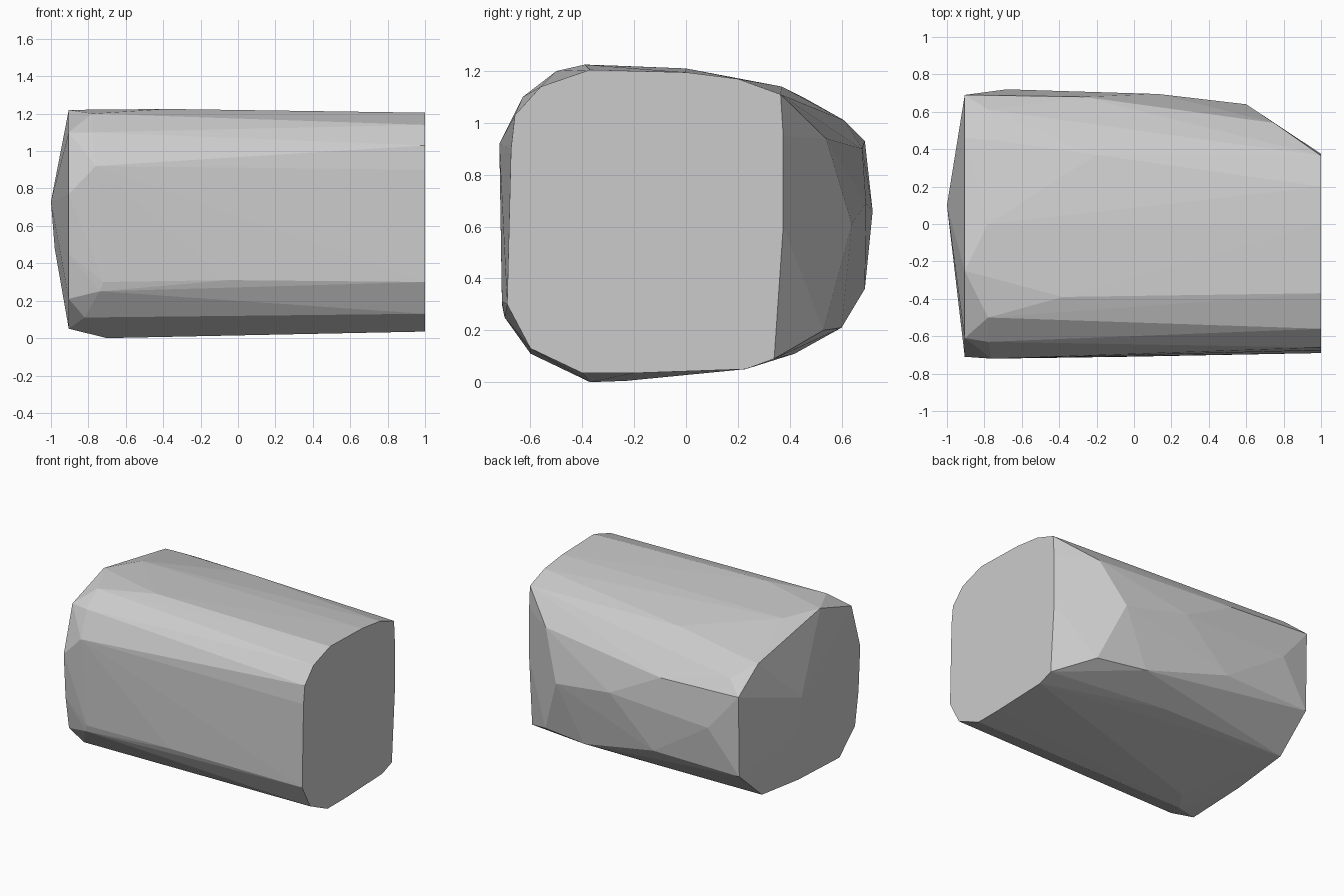
import bpy
import bmesh

if "Cube" in bpy.data.objects:
    bpy.data.objects.remove(bpy.data.objects["Cube"])

# Flat right end outline (y, z) at x = 1
end_profile = [(-.69, .30), (-.60, .13), (-.40, .035), (-.20, .035), (.23, .05),
               (.34, .09), (.375, .60), (.375, .95), (.365, 1.11), (.20, 1.17),
               (0, 1.195), (-.37, 1.205), (-.56, 1.14), (-.66, 1.03), (-.675, .90)]

# Left rim outline (y, z) at x = -0.905
rim_profile = [(.69, .93), (.68, .35), (.42, .12), (0, .07), (-.47, .05), (-.65, .21),
               (-.69, .45), (-.71, .77), (-.61, 1.10), (-.25, 1.22), (.46, 1.09)]

# Shoulder corners between the two ends
front_corners = [(-.74, -.70, .25), (-.76, -.72, .92), (-.82, -.60, .11),
                 (-.05, -.71, .31), (-.78, -.63, 1.10), (-.72, -.71, .30)]
top_corners = [(-.78, -.50, 1.20), (-.38, -.39, 1.225), (-.78, 0, 1.21),
               (-.76, .45, 1.10), (-.78, .61, 1.01), (-.20, .37, 1.14)]
back_corners = [(-.68, .72, .66), (.13, .695, .69), (-.27, .68, .90), (-.22, .69, .36),
                (.40, .60, .21)]
bottom_corners = [(-.70, -.37, 0), (-.60, -.23, .005), (.10, .42, .11)]

# Slanted cut at the back right, and the blunt peak of the left end
cut_corners = [(.60, .64, .61), (.75, .54, .94), (.76, .53, .20)]
peak = [(-1, .10, .73), (-.98, .10, .48)]

points = [(1, y, z) for y, z in end_profile]
points += [(-.905, y, z) for y, z in rim_profile]
points += front_corners + top_corners + back_corners + bottom_corners + cut_corners + peak

# Faceted convex block wrapped around the corners
bm = bmesh.new()
for p in points:
    bm.verts.new(p)
hull = bmesh.ops.convex_hull(bm, input=bm.verts[:])
loose = {v for v in hull["geom_interior"] + hull["geom_unused"]
         if isinstance(v, bmesh.types.BMVert) and not v.link_faces}
bmesh.ops.delete(bm, geom=list(loose), context='VERTS')
bmesh.ops.dissolve_limit(bm, angle_limit=.01, verts=bm.verts[:], edges=bm.edges[:])
bmesh.ops.recalc_face_normals(bm, faces=bm.faces[:])

mesh = bpy.data.meshes.new("stone_block")
bm.to_mesh(mesh)
bm.free()
block = bpy.data.objects.new("stone_block", mesh)
bpy.context.collection.objects.link(block)

grey = bpy.data.materials.new("light_grey")
grey.diffuse_color = (.6, .6, .6, 1)
grey.use_nodes = True
grey.node_tree.nodes["Principled BSDF"].inputs["Base Color"].default_value = grey.diffuse_color
mesh.materials.append(grey)
